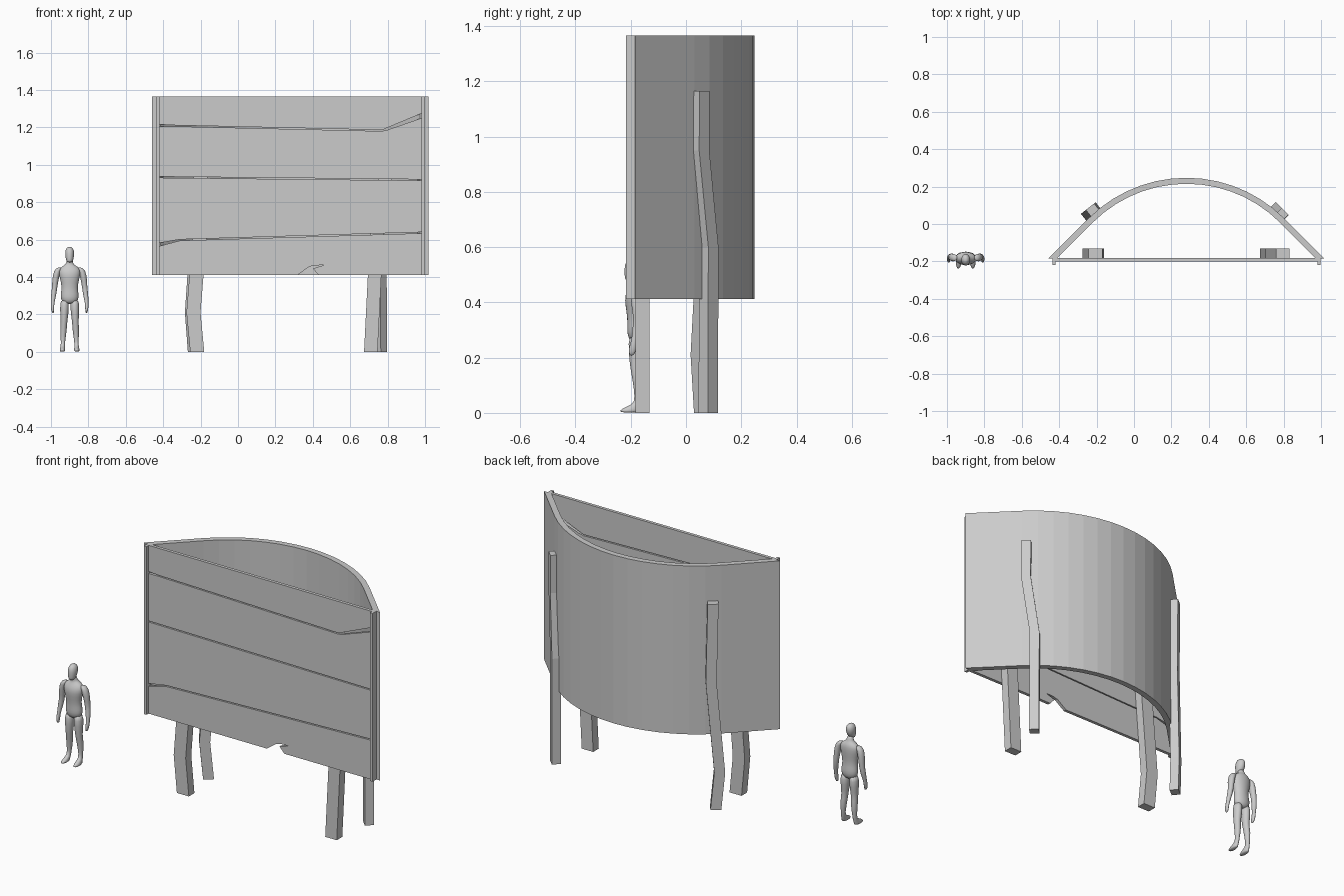
import bpy, bmesh, math
from mathutils import Vector

if "Cube" in bpy.data.objects:
    bpy.data.objects.remove(bpy.data.objects["Cube"])

Z0, Z1 = 0.412, 1.365      # bottom and top of the sign
CX = 0.28                  # middle of the sign


def make(name, bm, smooth=False):
    bmesh.ops.recalc_face_normals(bm, faces=bm.faces)
    me = bpy.data.meshes.new(name)
    bm.to_mesh(me)
    bm.free()
    for p in me.polygons:
        p.use_smooth = smooth
    ob = bpy.data.objects.new(name, me)
    bpy.context.collection.objects.link(ob)
    return ob


def loft(name, rings, smooth=False):
    """Skin closed rings of points and cap both ends."""
    bm = bmesh.new()
    vs = [[bm.verts.new(p) for p in r] for r in rings]
    n = len(vs[0])
    for a, b in zip(vs, vs[1:]):
        for i in range(n):
            j = (i + 1) % n
            bm.faces.new((a[i], a[j], b[j], b[i]))
    bm.faces.new(vs[0])
    bm.faces.new(vs[-1])
    return make(name, bm, smooth)


def box(name, x0, x1, y0, y1, z0, z1):
    sq = [(x0, y0), (x1, y0), (x1, y1), (x0, y1)]
    return loft(name, [[(x, y, z) for x, y in sq] for z in (z0, z1)])


# Front planks, with split and chipped edges (profiles in x, z)
L, R = CX - 0.702, CX + 0.702
planks = [
    [(L, Z1), (L, 1.217), (-0.36, 1.212), (0.77, 1.186), (R, 1.275), (R, Z1)],
    [(L, 1.205), (L, 0.937), (R, 0.922), (R, 1.25), (0.80, 1.187),
     (0.77, 1.18), (-0.36, 1.206)],
    [(L, 0.931), (L, 0.582), (-0.31, 0.601), (R, 0.64), (R, 0.916)],
    [(L, 0.565), (L, Z0), (0.32, Z0), (0.38, 0.455), (0.41, 0.462),
     (0.46, 0.464), (0.40, 0.445), (0.43, Z0), (R, Z0), (R, 0.634),
     (-0.31, 0.595)],
]
for i, prof in enumerate(planks):
    loft(f"front_plank_{i + 1}",
         [[(x, y, z) for x, z in prof] for y in (-0.2, -0.182)])


# Curved back: circular arc continued by straight 45 degree ends
def back_line(off, r=0.74, cy=0.247 - 0.74, n=14):
    q = r - off
    pts = [(CX + q * math.sin(a), cy + q * math.cos(a))
           for a in (math.radians(-45 + 90 * i / n) for i in range(n + 1))]
    drop = pts[0][1] + 0.185
    (xa, ya), (xb, yb) = pts[0], pts[-1]
    return [(xa - drop, ya - drop)] + pts + [(xb + drop, yb - drop)]


outline = back_line(0) + back_line(0.032)[::-1]
bm = bmesh.new()
lo = [bm.verts.new((x, y, Z0)) for x, y in outline]
hi = [bm.verts.new((x, y, Z1)) for x, y in outline]
n = len(outline)
for i in range(n):
    j = (i + 1) % n
    bm.faces.new((lo[i], lo[j], hi[j], hi[i]))
    if i < n // 2 - 1:
        k = n - 1 - i
        for row in (lo, hi):
            bm.faces.new((row[i], row[i + 1], row[k - 1], row[k]))
make("curved_back", bm)

# Corner strips and shallow side patches
for s, side in ((-1, "left"), (1, "right")):
    x0, x1 = sorted((CX + s * 0.7, CX + s * 0.716))
    box(side + "_corner_strip", x0, x1, -0.218, -0.184, Z0, Z1)
    a, b = Vector((CX + s * 0.655, -0.105)), Vector((CX + s * 0.55, 0.0))
    e = Vector((s, 1)) * 0.0012
    loft(side + "_side_patch",
         [[(p.x, p.y, z) for p in (a - e, b - e, b + e, a + e)]
          for z in (0.62, 1.15)])


# Crooked wooden legs: path gives (sideways shift, height)
def leg(name, x, y, angle, w, d, path):
    c, s = math.cos(math.radians(angle)), math.sin(math.radians(angle))
    rings = []
    for u, z in path:
        rings.append([(x + (u + i * w / 2) * c - j * d / 2 * s,
                       y + (u + i * w / 2) * s + j * d / 2 * c, z)
                      for i, j in ((-1, -1), (1, -1), (1, 1), (-1, 1))])
    loft(name, rings)


leg("front_left_leg", -0.215, -0.157, 0, 0.075, 0.05,
    [(-0.003, 0), (-0.023, 0.21), (0.018, 0.72), (0.01, 1.16)])
leg("front_right_leg", 0.75, -0.157, 0, 0.072, 0.05,
    [(-0.04, 0), (-0.01, 0.6), (0.04, 0.95), (0.045, 1.16)])
leg("back_left_leg", -0.225, 0.07, 38, 0.056, 0.048,
    [(-0.008, 0), (-0.028, 0.21), (0.016, 0.72), (0.006, 1.165)])
leg("back_right_leg", 0.77, 0.072, -45, 0.052, 0.047,
    [(-0.012, 0), (-0.015, 0.6), (0.032, 0.95), (0.03, 1.165)])


# Standing person for scale: rows of (x, y, z, rx, ry)
def limb(name, rows, s=1, n=12):
    rings = [[(-0.9 + s * x + rx * math.cos(2 * math.pi * i / n),
               y + ry * math.sin(2 * math.pi * i / n), z) for i in range(n)]
             for x, y, z, rx, ry in rows]
    ob = loft(name, rings, True)
    ob.modifiers.new("Smooth", "SUBSURF").levels = 1


limb("person_torso", [
    (0, -.18, .255, .03, .02), (0, -.18, .28, .05, .034),
    (0, -.18, .31, .05, .034), (0, -.183, .345, .043, .03),
    (0, -.185, .39, .053, .036), (0, -.185, .425, .062, .038),
    (0, -.18, .45, .054, .03), (0, -.18, .464, .027, .021),
    (0, -.183, .475, .018, .018), (0, -.187, .495, .017, .018)])
limb("person_head", [
    (0, -.207, .478, .010, .010), (0, -.2, .486, .019, .022),
    (0, -.193, .51, .024, .031), (0, -.19, .537, .026, .033),
    (0, -.189, .555, .018, .024), (0, -.189, .562, .006, .008)])
for s, side in ((-1, "right"), (1, "left")):
    limb(f"person_{side}_leg", [
        (.027, -.18, .285, .024, .03), (.028, -.18, .22, .025, .029),
        (.030, -.182, .16, .017, .020), (.033, -.173, .12, .019, .021),
        (.036, -.172, .05, .011, .012), (.037, -.178, .03, .012, .016),
        (.038, -.203, .014, .015, .036), (.039, -.205, 0, .016, .040)], s)
    limb(f"person_{side}_arm", [
        (.052, -.18, .452, .012, .014), (.066, -.18, .437, .019, .022),
        (.076, -.178, .39, .018, .021), (.080, -.174, .345, .014, .016),
        (.086, -.178, .305, .015, .016), (.091, -.187, .26, .009, .010),
        (.092, -.193, .235, .009, .016), (.089, -.197, .205, .006, .009)], s)
